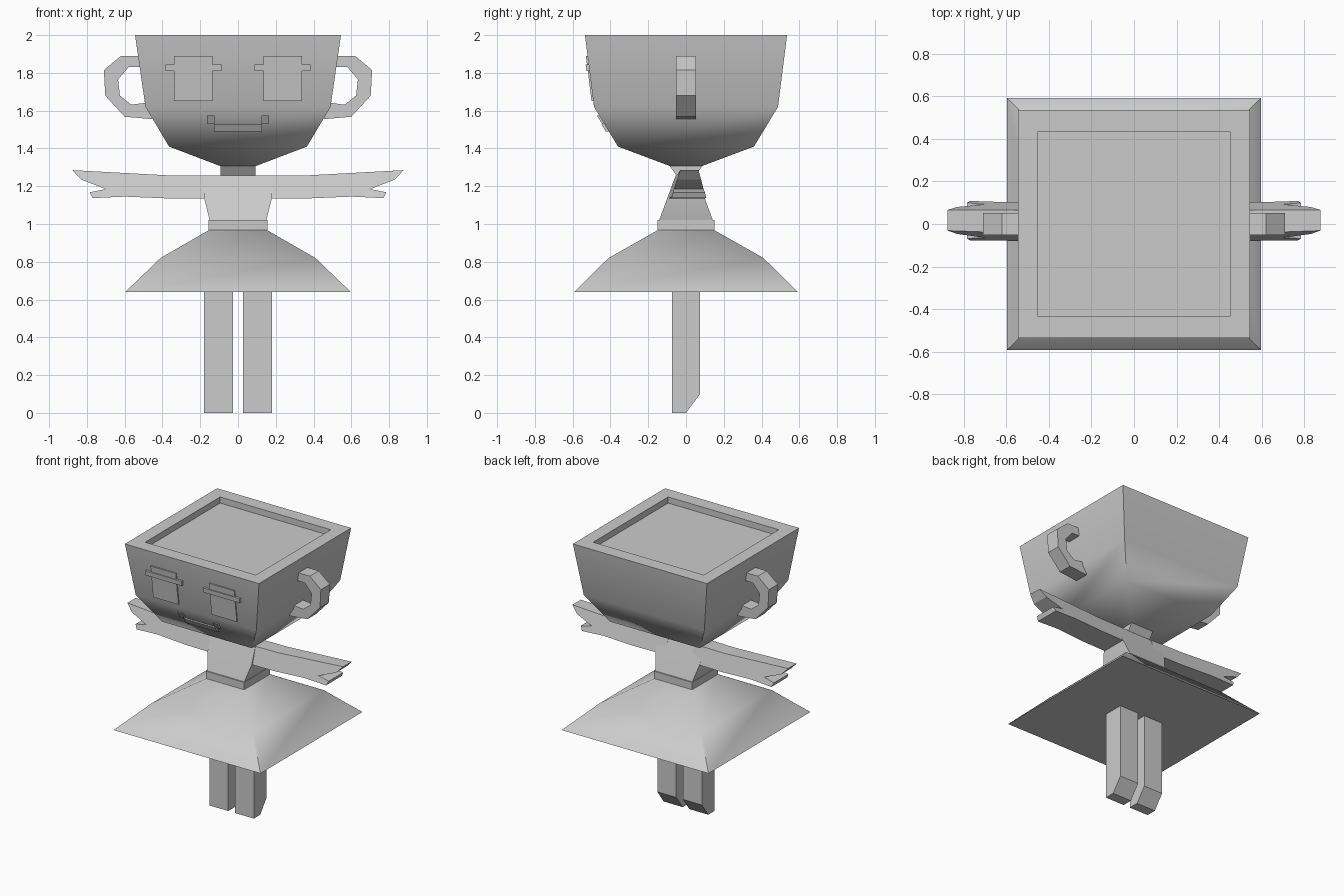
import bpy, bmesh, math

cube = bpy.data.objects.get("Cube")
if cube:
    bpy.data.objects.remove(cube, do_unlink=True)

grey = bpy.data.materials.new("plain_grey")
grey.use_nodes = True
grey.diffuse_color = (0.6, 0.6, 0.6, 1)
grey.node_tree.nodes["Principled BSDF"].inputs["Base Color"].default_value = (0.6, 0.6, 0.6, 1)


def build(name, loops):
    """Join matching closed loops of points into a capped solid."""
    bm = bmesh.new()
    rows = [[bm.verts.new(p) for p in loop] for loop in loops]
    count = len(rows[0])
    for a, b in zip(rows, rows[1:]):
        for i in range(count):
            j = (i + 1) % count
            bm.faces.new((a[i], a[j], b[j], b[i]))
    bm.faces.new(rows[0][::-1])
    bm.faces.new(rows[-1])
    bmesh.ops.recalc_face_normals(bm, faces=bm.faces)
    mesh = bpy.data.meshes.new(name)
    bm.to_mesh(mesh)
    bm.free()
    mesh.materials.append(grey)
    obj = bpy.data.objects.new(name, mesh)
    bpy.context.collection.objects.link(obj)
    return obj


def square_loft(name, rings):
    """Stack of rectangles given as (height, half width, half depth)."""
    return build(name, [[(-x, -y, z), (x, -y, z), (x, y, z), (-x, y, z)]
                        for z, x, y in rings])


def slab(name, outline, front, back, side=1):
    """Outline in x and z, with depth rules for the front and back."""
    return build(name, [[(side * x, rule(x, z), z) for x, z in outline]
                        for rule in (front, back)])


def smooth(obj):
    bpy.ops.object.select_all(action='DESELECT')
    obj.select_set(True)
    bpy.context.view_layer.objects.active = obj
    bpy.ops.object.shade_smooth_by_angle(angle=math.radians(45))


# Cup-shaped head with a sunken top
bowl = [(1.305, 0.09, 0.08), (1.41, 0.365, 0.36), (1.62, 0.49, 0.487), (2.0, 0.545, 0.535)]
smooth(square_loft("head", bowl + [(2.0, 0.45, 0.435), (1.955, 0.45, 0.435)]))


def head_front(z):
    for (z0, _, y0), (z1, _, y1) in zip(bowl, bowl[1:]):
        if z <= z1:
            return -(y0 + (y1 - y0) * (z - z0) / (z1 - z0))


def face_plate(name, x0, x1, z0, z1, lift, side=1):
    slab(name, [(x0, z0), (x1, z0), (x1, z1), (x0, z1)],
         lambda x, z: head_front(z) - lift,
         lambda x, z: head_front(z) + 0.002, side)


# Neck, torso, belt and skirt
square_loft("neck", [(1.25, 0.092, 0.045), (1.31, 0.092, 0.088)])
smooth(square_loft("torso", [(1.02, 0.15, 0.142), (1.14, 0.18, 0.098), (1.257, 0.18, 0.055)]))
square_loft("belt", [(0.968, 0.155, 0.15), (1.022, 0.155, 0.15)])
smooth(square_loft("skirt", [(0.64, 0.597, 0.592), (0.82, 0.41, 0.41), (0.97, 0.15, 0.145)]))

arm_outline = [(0.1, 1.257), (0.36, 1.257), (0.6, 1.27), (0.877, 1.285), (0.83, 1.235),
               (0.7, 1.185), (0.785, 1.168), (0.77, 1.137), (0.6, 1.145), (0.36, 1.135), (0.1, 1.135)]
handle_outline = [(0.5, 1.89), (0.62, 1.89), (0.71, 1.815), (0.703, 1.68), (0.6, 1.568), (0.455, 1.555),
                  (0.46, 1.645), (0.565, 1.632), (0.625, 1.68), (0.635, 1.765), (0.58, 1.83), (0.5, 1.83)]


def arm_half(z):
    return 0.05 + (1.28 - z) * 0.3


for side, word in ((1, "left"), (-1, "right")):
    # Arm with a split hand, wider at its underside
    slab(word + "_arm", arm_outline,
         lambda x, z: 0.02 * x - arm_half(z),
         lambda x, z: 0.02 * x + arm_half(z), side)
    # Cup handle
    slab(word + "_handle", handle_outline, lambda x, z: -0.052, lambda x, z: 0.052, side)
    # Leg with its lower back corner cut away
    section = [(-0.075, 0), (0, 0), (0.075, 0.1), (0.075, 0.66), (-0.075, 0.66)]
    build(word + "_leg", [[(side * x, y, z) for y, z in section] for x in (0.027, 0.181)])
    # Eye and lashes
    face_plate(word + "_eye", 0.135, 0.34, 1.65, 1.89, 0.009, side)
    face_plate(word + "_lashes", 0.088, 0.383, 1.81, 1.845, 0.016, side)
    # Mouth corner
    face_plate(word + "_mouth_corner", 0.125, 0.163, 1.53, 1.575, 0.012, side)

# Mouth
face_plate("mouth", -0.128, 0.128, 1.49, 1.53, 0.016)
